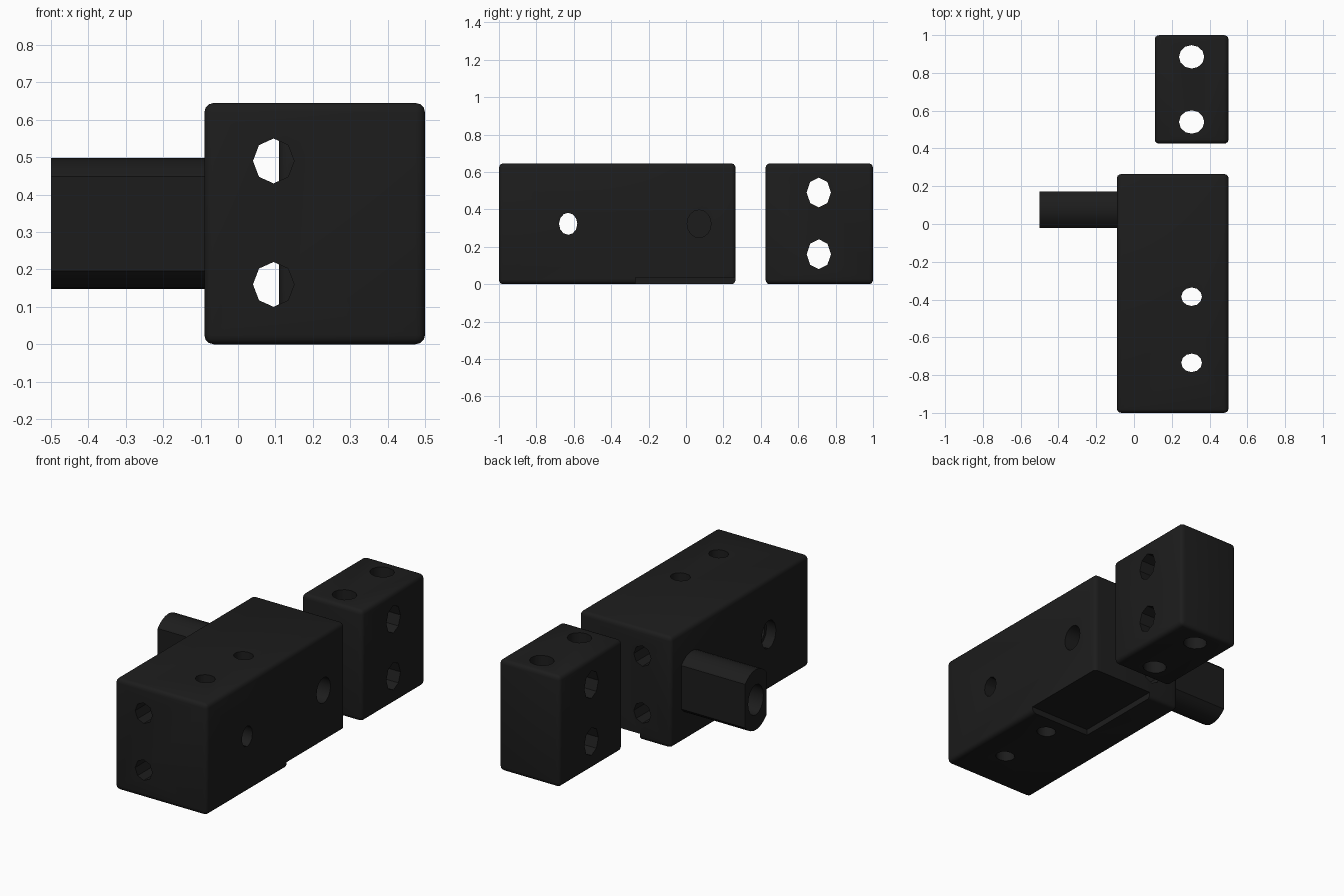
import bpy, bmesh
from math import pi, sin, cos, acos

if "Cube" in bpy.data.objects:
    bpy.data.objects.remove(bpy.data.objects["Cube"])

YS = 0.8  # the model is slightly squashed along y

dark = bpy.data.materials.new("black_plastic")
dark.diffuse_color = (0.012, 0.012, 0.012, 1)
dark.use_nodes = True
dark.node_tree.nodes["Principled BSDF"].inputs["Base Color"].default_value = dark.diffuse_color


def finish(name, bm):
    bmesh.ops.recalc_face_normals(bm, faces=bm.faces)
    me = bpy.data.meshes.new(name)
    bm.to_mesh(me)
    bm.free()
    ob = bpy.data.objects.new(name, me)
    bpy.context.collection.objects.link(ob)
    me.materials.append(dark)
    return ob


def box(name, lo, hi, bevel=0.0):
    bm = bmesh.new()
    bmesh.ops.create_cube(bm, size=1)
    for v in bm.verts:
        v.co = [(a + b) / 2 + c * (b - a) for a, b, c in zip(lo, hi, v.co)]
        v.co.y /= YS
    if bevel:
        bmesh.ops.bevel(bm, geom=bm.edges[:], offset=bevel, segments=3,
                        profile=0.5, affect='EDGES')
    for v in bm.verts:
        v.co.y *= YS
    return finish(name, bm)


def prism(name, points, axis, start, end):
    """Extrude a closed 2D outline along an axis (0=x, 1=y, 2=z)."""
    def place(p, t):
        co = list(p)
        co.insert(axis, t)
        return co
    bm = bmesh.new()
    face = bm.faces.new([bm.verts.new(place(p, start)) for p in points])
    new = bmesh.ops.extrude_face_region(bm, geom=[face])["geom"]
    for v in new:
        if isinstance(v, bmesh.types.BMVert):
            v.co[axis] = end
    return finish(name, bm)


def cut(ob, cutter):
    cutter.hide_render = True
    m = ob.modifiers.new("cut", 'BOOLEAN')
    m.operation, m.solver, m.object = 'DIFFERENCE', 'EXACT', cutter
    bpy.context.view_layer.objects.active = ob
    bpy.ops.object.modifier_apply(modifier=m.name)
    bpy.data.objects.remove(cutter)


def drill(ob, axis, centre, radii, start, end, sides=8):
    pts = [(centre[0] + radii[0] * cos(2 * pi * i / sides),
            centre[1] + radii[1] * sin(2 * pi * i / sides)) for i in range(sides)]
    cut(ob, prism("hole_cutter", pts, axis, start, end))


# Main block with a shallow recess under its rear right half
block = box("main_block", (-0.09, -1, 0), (0.5, 0.265, 0.645), 0.025)
cut(block, box("recess_cutter", (0.11, -0.27, -0.1), (0.6, 0.4, 0.035)))

# Lengthwise, vertical and sideways holes in the main block
for z in (0.16, 0.49):
    drill(block, 1, (0.095, z), (0.055, 0.06), -1.1, 0.4)
for y in (-0.385, -0.735):
    drill(block, 2, (0.305, y), (0.055, 0.049), -0.1, 0.8, 12)
drill(block, 0, (-0.63, 0.3225), (0.049, 0.059), -0.2, 0.6, 12)
drill(block, 0, (-0.63, 0.3225), (0.066, 0.082), -0.2, -0.03, 12)
drill(block, 0, (0.07, 0.3225), (0.064, 0.074), -0.03, 0.6, 16)

# Small separate clamp block with two holes each way
clamp = box("clamp_block", (0.11, 0.425, 0), (0.5, 1, 0.645), 0.025)
for z in (0.16, 0.49):
    drill(clamp, 0, (0.71, z), (0.065, 0.08), 0, 0.6)
for y in (0.54, 0.885):
    drill(clamp, 2, (0.305, y), (0.067, 0.062), -0.1, 0.8, 12)

# Round peg with flattened sides and a socket in its end
RY, RZ, HALF = 0.14, 0.175, 0.097
a0 = acos(HALF / RY)
outline = []
for base in (0, pi):
    for i in range(9):
        a = base + a0 + (pi - 2 * a0) * i / 8
        outline.append((0.075 + RY * cos(a), 0.3225 + RZ * sin(a)))
peg = prism("peg", outline, 0, -0.5, -0.085)
drill(peg, 0, (0.075, 0.3225), (0.07, 0.088), -0.6, -0.25, 16)

# Smooth the rounded edges, keep the rest sharp
for ob in (block, clamp, peg):
    bpy.ops.object.select_all(action='DESELECT')
    ob.select_set(True)
    bpy.context.view_layer.objects.active = ob
    bpy.ops.object.shade_smooth_by_angle(angle=0.6)
